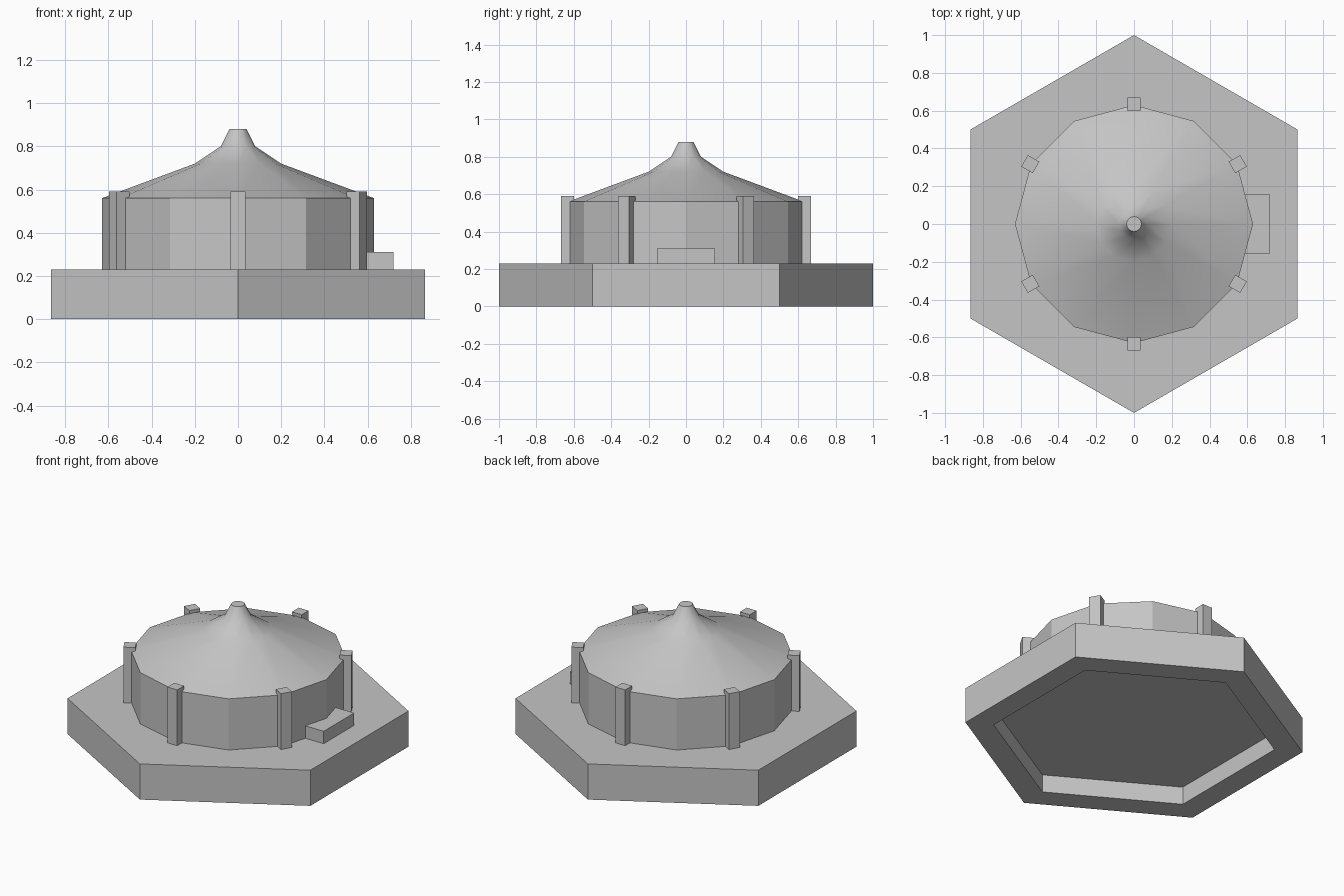
import bpy, bmesh, math
from mathutils import Matrix, Vector

cube = bpy.data.objects.get("Cube")
if cube:
    bpy.data.objects.remove(cube, do_unlink=True)

# Single stone-grey material
GREY = (0.56, 0.56, 0.56, 1)
stone = bpy.data.materials.new("stone_grey")
stone.use_nodes = True
stone.diffuse_color = GREY
stone.node_tree.nodes["Principled BSDF"].inputs["Base Color"].default_value = GREY


def add_object(name, bm, smooth_angle=None):
    bmesh.ops.recalc_face_normals(bm, faces=bm.faces)
    mesh = bpy.data.meshes.new(name)
    bm.to_mesh(mesh)
    bm.free()
    mesh.materials.append(stone)
    obj = bpy.data.objects.new(name, mesh)
    bpy.context.collection.objects.link(obj)
    if smooth_angle:
        bpy.ops.object.select_all(action='DESELECT')
        obj.select_set(True)
        bpy.context.view_layer.objects.active = obj
        bpy.ops.object.shade_smooth_by_angle(angle=math.radians(smooth_angle))
    return obj


def lathe(profile, sides, turn=0.0):
    """Closed solid from (radius, height) rings with a cap at each end."""
    bm = bmesh.new()
    rings = []
    for r, z in profile:
        angles = [turn + math.tau * i / sides for i in range(sides)]
        rings.append([bm.verts.new((r * math.cos(a), r * math.sin(a), z)) for a in angles])
    for low, high in zip(rings, rings[1:]):
        for i in range(sides):
            j = (i + 1) % sides
            bm.faces.new((low[i], low[j], high[j], high[i]))
    bm.faces.new(rings[0][::-1])
    bm.faces.new(rings[-1])
    return bm


def box(name, size, centre, turn=0.0):
    bm = bmesh.new()
    bmesh.ops.create_cube(bm, size=1)
    bm.transform(Matrix.Rotation(turn, 4, 'Z')
                 @ Matrix.Translation(Vector(centre))
                 @ Matrix.Diagonal((*size, 1)))
    return add_object(name, bm)


BASE_TOP = 0.23
EAVES = 0.56
DRUM_R = 0.63

# Hexagonal plinth, hollowed from underneath
add_object("plinth", lathe([(0.833, 0.115), (0.833, 0), (1, 0), (1, BASE_TOP)],
                           6, math.pi / 2))

# Twelve-sided wall
add_object("drum_wall", lathe([(DRUM_R, BASE_TOP), (DRUM_R, EAVES)], 12))

# Flared tent roof with a small flat tip
add_object("tent_roof", lathe([(DRUM_R, EAVES), (0.2, 0.72), (0.08, 0.8), (0.04, 0.88)],
                              12), smooth_angle=40)

# Six posts on alternate wall corners
for i in range(6):
    box(f"post_{i + 1}", (0.07, 0.07, 0.36), (0.634, 0, 0.41),
        math.radians(30 + 60 * i))

# Entrance step
box("entrance_step", (0.16, 0.31, 0.08), (0.64, 0, 0.27))
